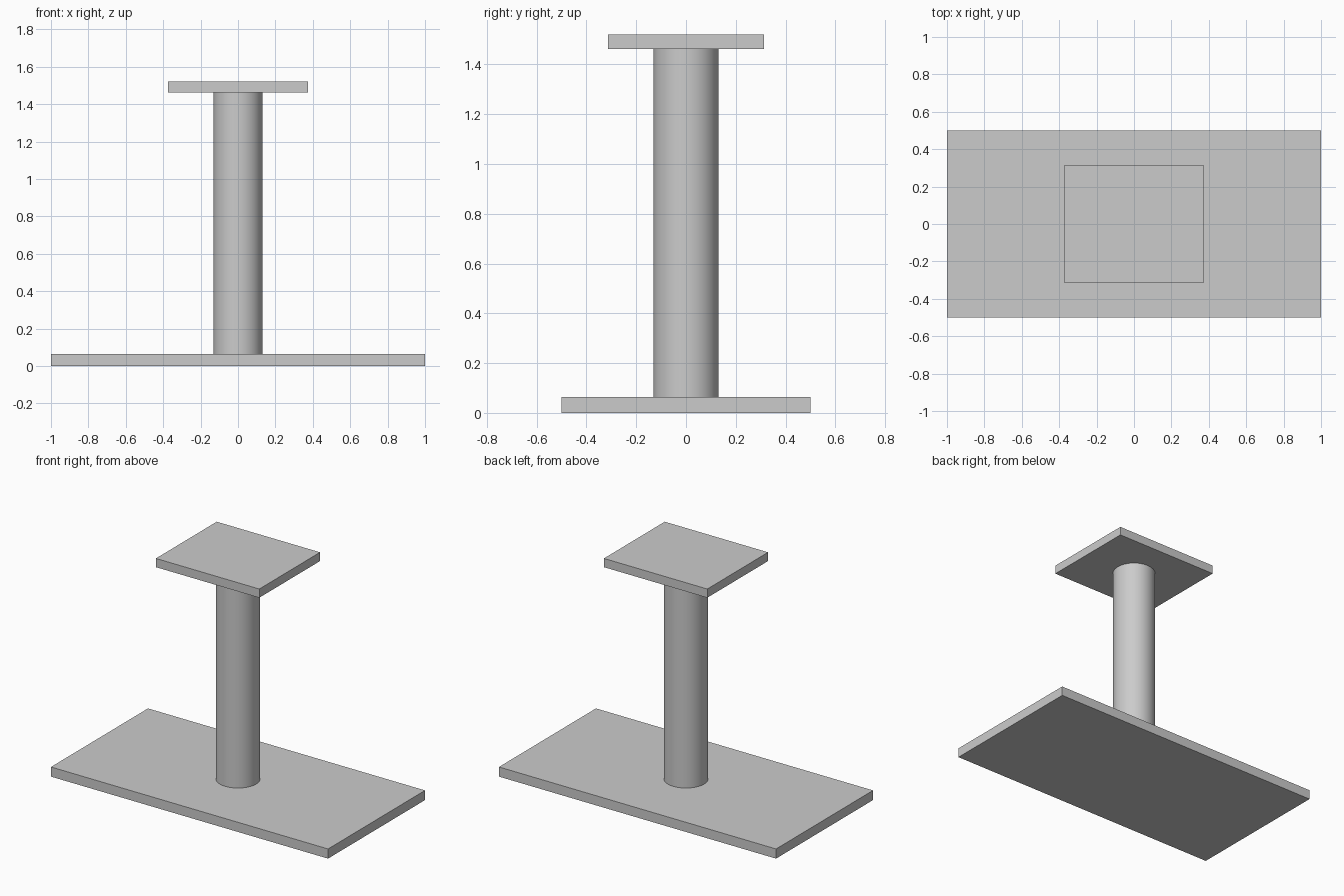
import bpy

cube = bpy.data.objects.get("Cube")
if cube:
    bpy.data.objects.remove(cube, do_unlink=True)

# Single plain grey finish
GREY = (0.6, 0.6, 0.6, 1.0)
grey = bpy.data.materials.new("plain_grey")
grey.use_nodes = True
grey.diffuse_color = GREY
shader = next(n for n in grey.node_tree.nodes if n.type == "BSDF_PRINCIPLED")
shader.inputs["Base Color"].default_value = GREY

BASE_TOP, COLUMN_TOP, PLATE_TOP = 0.063, 1.463, 1.52


def finish(name):
    obj = bpy.context.object
    obj.name = name
    obj.data.materials.clear()
    obj.data.materials.append(grey)
    return obj


def slab(name, width, depth, bottom, top):
    bpy.ops.mesh.primitive_cube_add(size=1, location=(0, 0, (bottom + top) / 2))
    obj = finish(name)
    obj.scale = (width, depth, top - bottom)
    bpy.ops.object.transform_apply(location=False, rotation=False, scale=True)


# Wide floor slab and smaller top slab
slab("base_slab", 2.0, 1.0, 0.0, BASE_TOP)
slab("top_plate", 0.746, 0.627, COLUMN_TOP, PLATE_TOP)

# Round column between the slabs
bpy.ops.mesh.primitive_cylinder_add(
    vertices=64, radius=0.131, depth=COLUMN_TOP - BASE_TOP,
    location=(0, 0, (BASE_TOP + COLUMN_TOP) / 2))
finish("column")
bpy.ops.object.shade_smooth_by_angle()
